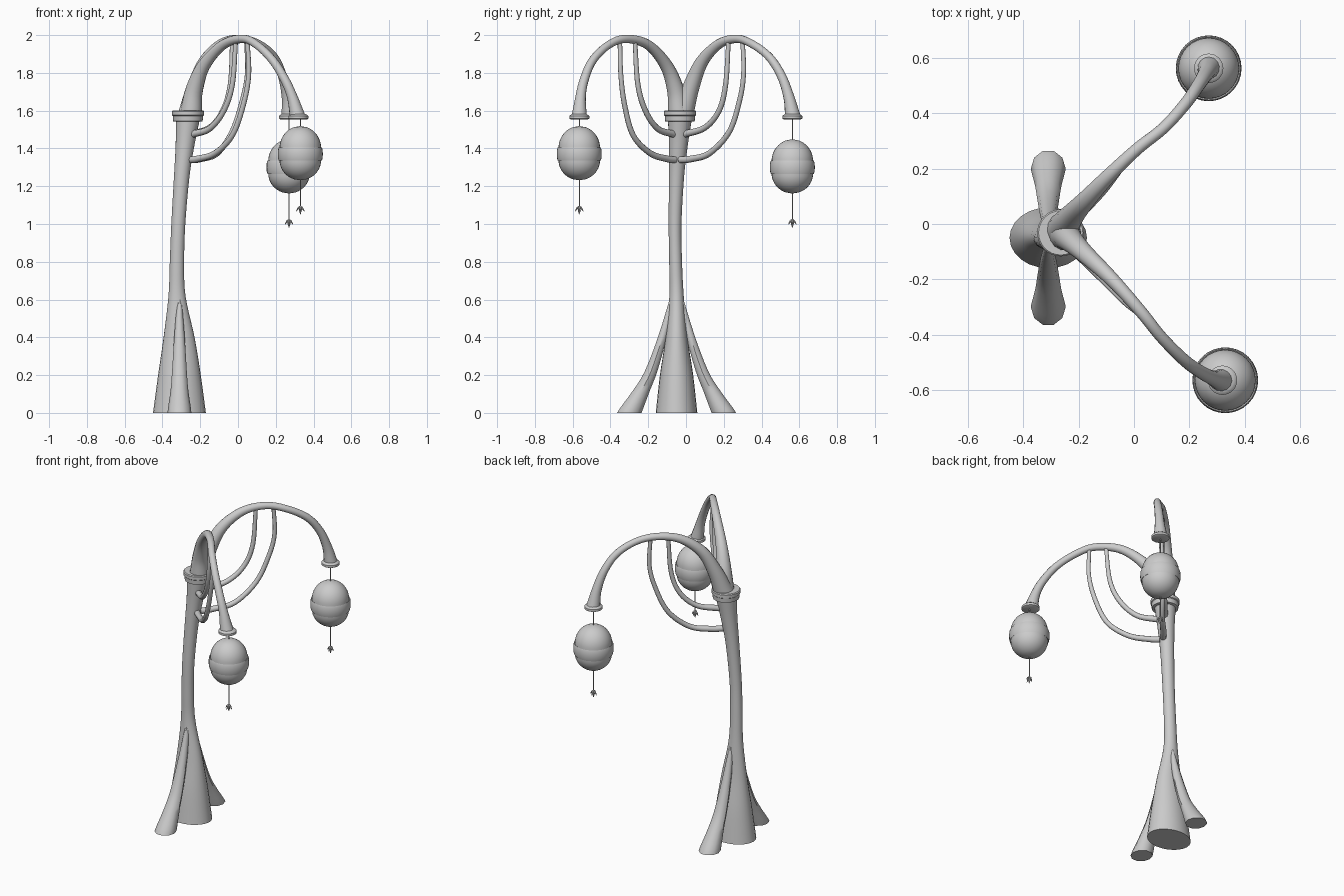
import bpy, bmesh, math
from mathutils import Vector

if "Cube" in bpy.data.objects:
    bpy.data.objects.remove(bpy.data.objects["Cube"])


def finish(name, bm, angle=40):
    bmesh.ops.recalc_face_normals(bm, faces=bm.faces)
    me = bpy.data.meshes.new(name)
    bm.to_mesh(me)
    bm.free()
    ob = bpy.data.objects.new(name, me)
    bpy.context.collection.objects.link(ob)
    bpy.ops.object.select_all(action='DESELECT')
    bpy.context.view_layer.objects.active = ob
    ob.select_set(True)
    bpy.ops.object.shade_smooth_by_angle(angle=math.radians(angle))
    return ob


def spline(pts, steps):
    """Catmull-Rom through tuples of any length."""
    v = [Vector(p) for p in pts]
    v = [2 * v[0] - v[1]] + v + [2 * v[-1] - v[-2]]
    out = []
    for i in range(1, len(v) - 2):
        a, b, c, d = v[i - 1:i + 3]
        for s in range(steps):
            t = s / steps
            out.append(0.5 * (2 * b + (c - a) * t + (2 * a - 5 * b + 4 * c - d) * t * t
                              + (3 * b - a - 3 * c + d) * t ** 3))
    return out + [v[-2]]


def skin(name, rings, sides, angle=40):
    """Rings are (centre, side vector, up vector); both ends are capped."""
    bm = bmesh.new()
    loops = []
    for c, u, w in rings:
        loops.append([bm.verts.new(c + u * math.cos(2 * math.pi * k / sides)
                                   + w * math.sin(2 * math.pi * k / sides)) for k in range(sides)])
    for a, b in zip(loops, loops[1:]):
        for k in range(sides):
            n = (k + 1) % sides
            bm.faces.new((a[k], a[n], b[n], b[k]))
    bm.faces.new(loops[0])
    bm.faces.new(loops[-1])
    return finish(name, bm, angle)


def column(name, pts, sides=24, steps=5):
    """Horizontal elliptical sections: (x, y, z, rx, ry)."""
    return skin(name, [(Vector(p[:3]), Vector((p[3], 0, 0)), Vector((0, p[4], 0)))
                       for p in spline(pts, steps)], sides)


def tube(name, pts, sides=14, steps=6):
    """Swept round tube: (x, y, z, radius)."""
    sp = spline(pts, steps)
    pos = [Vector(p[:3]) for p in sp]
    side = (pos[-1] - pos[0]).cross(Vector((0, 0, 1))).normalized()
    rings = []
    for i, p in enumerate(pos):
        t = (pos[min(i + 1, len(pos) - 1)] - pos[max(i - 1, 0)]).normalized()
        s = (side - t * side.dot(t)).normalized()
        rings.append((p, s * sp[i][3], s.cross(t) * sp[i][3]))
    return skin(name, rings, sides)


def lathe(name, profile, centre, sides=32):
    """Turned part: (radius, z) profile about a vertical axis."""
    x, y, z0 = centre
    return skin(name, [(Vector((x, y, z0 + z)), Vector((r, 0, 0)), Vector((0, r, 0)))
                       for r, z in profile], sides)


# Trunk
column("trunk", [(-.31, -.05, 0, .14, .11), (-.31, -.05, .2, .113, .088),
                 (-.312, -.05, .4, .082, .058), (-.323, -.05, .62, .045, .038),
                 (-.323, -.055, .8, .038, .034), (-.316, -.058, 1.0, .037, .034),
                 (-.298, -.05, 1.25, .041, .04), (-.28, -.04, 1.42, .05, .05),
                 (-.265, -.032, 1.56, .064, .064)])

# Side roots
for label, s in (("left", -1), ("right", 1)):
    column("root_" + label, [(-.31, -.05 + s * d, z, rx, ry) for d, z, rx, ry in
                             ((.25, 0, .063, .068), (.235, .03, .06, .064), (.185, .12, .047, .047),
                              (.135, .22, .039, .035), (.075, .4, .028, .025), (.02, .6, .012, .018))],
           sides=10, steps=3)

# Collar
lathe("collar", [(.07, -.028), (.078, -.026), (.08, .002), (.085, .006), (.085, .026), (.08, .031),
                 (.06, .031)], (-.265, -.032, 1.57))

# Curved arms
tube("arm_back", [(-.258, -.02, 1.58, .06), (-.228, .025, 1.72, .045), (-.175, .085, 1.86, .034),
                  (-.09, .175, 1.953, .026), (.01, .27, 1.98, .022), (.11, .35, 1.953, .021),
                  (.19, .44, 1.885, .022), (.235, .505, 1.785, .024), (.26, .545, 1.67, .029),
                  (.27, .565, 1.57, .041)])
tube("arm_front", [(-.25, -.036, 1.58, .06), (-.232, -.055, 1.71, .046), (-.18, -.105, 1.84, .034),
                   (-.08, -.2, 1.948, .026), (.025, -.317, 1.98, .022), (.1, -.41, 1.948, .021),
                   (.185, -.495, 1.865, .022), (.25, -.54, 1.76, .024), (.288, -.558, 1.67, .028),
                   (.315, -.565, 1.57, .041)])

# Braces under the arms
tube("brace_back_outer", [(-.25, -.03, 1.34, .019), (-.2, .03, 1.345, .018), (-.11, .125, 1.375, .016),
                          (-.03, .23, 1.49, .015), (.025, .285, 1.66, .014), (.05, .305, 1.8, .013),
                          (.045, .3, 1.965, .012)], 10)
tube("brace_back_inner", [(-.245, -.01, 1.475, .019), (-.15, .1, 1.51, .016), (-.08, .175, 1.6, .015),
                          (-.04, .21, 1.74, .014), (-.03, .225, 1.965, .012)], 10)
tube("brace_front_outer", [(-.25, -.06, 1.34, .019), (-.21, -.1, 1.345, .018), (-.12, -.19, 1.375, .016),
                           (-.03, -.28, 1.47, .015), (.028, -.325, 1.63, .014), (.057, -.345, 1.79, .013),
                           (.05, -.35, 1.965, .012)], 10)
tube("brace_front_inner", [(-.24, -.065, 1.475, .019), (-.15, -.15, 1.505, .016), (-.075, -.215, 1.6, .015),
                           (-.03, -.255, 1.74, .014), (-.012, -.27, 1.965, .012)], 10)

# Lantern body profile: dome, raised band, lower dome
dome = [math.radians(a) for a in range(0, 76, 8)]
lower = [(.11 * math.cos(a), -.037 - .106 * math.sin(a)) for a in reversed(dome)]
upper = [(.11 * math.cos(a), .027 + .116 * math.sin(a)) for a in dome]
band = [(.114, -.04), (.118, -.025), (.119, -.005), (.118, .018), (.114, .03)]
body = [(.004, -.143)] + lower + band + upper + [(.004, .143)]

# Hanging lanterns
for label, x, y, zc in (("back", .27, .563, 1.305), ("front", .33, -.565, 1.375)):
    fx = x if label == "back" else x - .01
    lathe("arm_cap_" + label, [(.04, 1.582), (.048, 1.576), (.053, 1.572), (.053, 1.558), (.046, 1.554)],
          (fx, y, 0))
    lathe("lantern_" + label, body, (x, y, zc))
    # Wire through the lantern
    lathe("wire_" + label, [(.003, 1.56), (.003, zc - .29)], (x, y, 0), 6)
    # Small pendant: bud with drooping leaves
    zp = zc - .295
    lathe("pendant_" + label, [(.001, .02), (.007, .005), (.008, -.008), (.004, -.02), (.001, -.03)],
          (x, y, zp), 8)
    for k in range(4):
        a = k * math.pi / 2
        dx, dy = math.cos(a), math.sin(a)
        tube("pendant_leaf_%s_%d" % (label, k),
             [(x, y, zp + .015, .003), (x + .01 * dx, y + .01 * dy, zp + .005, .006),
              (x + .022 * dx, y + .022 * dy, zp - .013, .001)], 6, 2)
